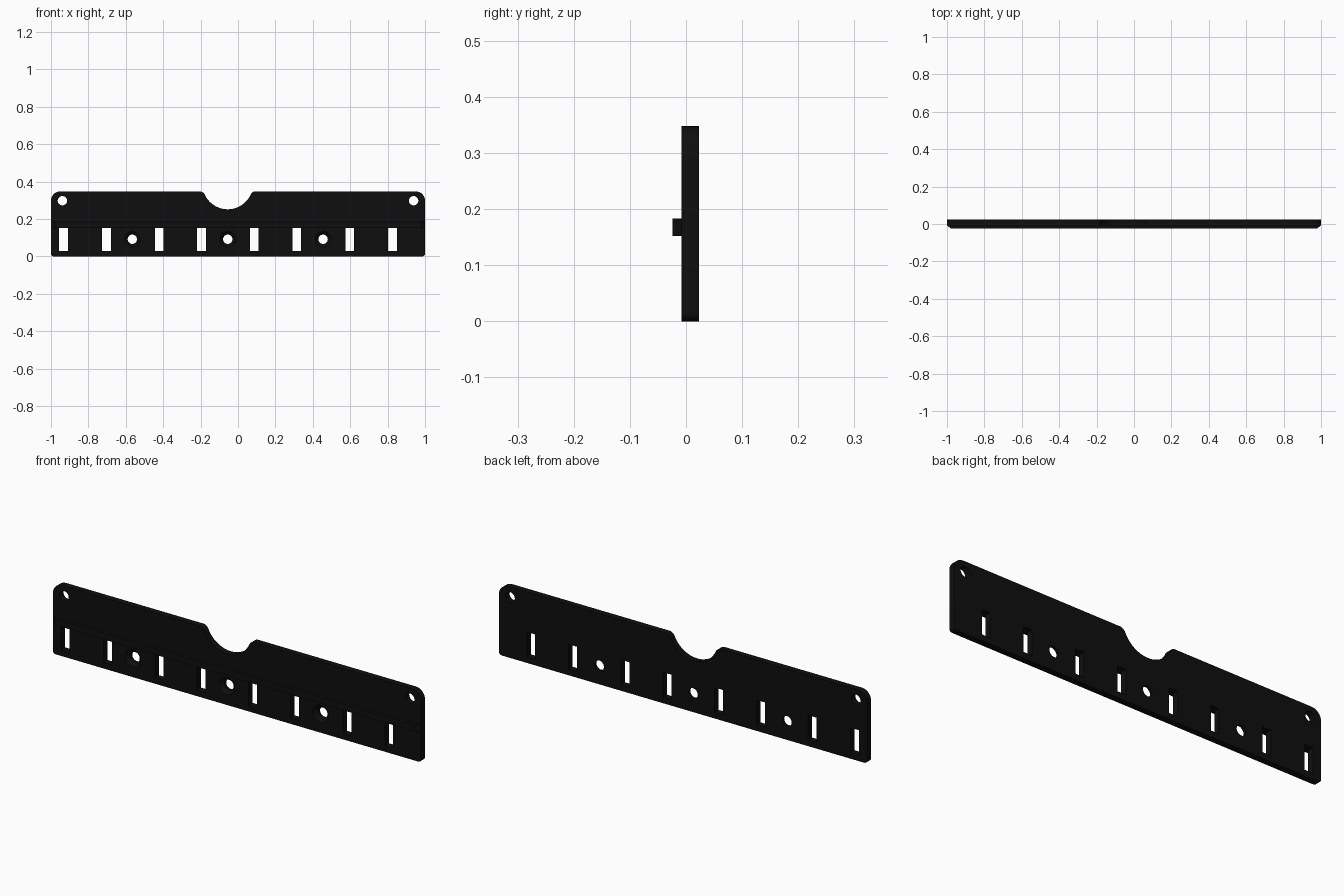
import bpy, bmesh, math

if "Cube" in bpy.data.objects:
    bpy.data.objects.remove(bpy.data.objects["Cube"])

FRONT, BACK, TOP = -0.008, 0.023, 0.348

black = bpy.data.materials.new("matte black")
black.diffuse_color = (0.0045, 0.0045, 0.0045, 1)
black.use_nodes = True
black.node_tree.nodes["Principled BSDF"].inputs["Base Color"].default_value = black.diffuse_color


def arc(cx, cz, r, a0, a1, n=8):
    """Points along an arc in the XZ plane, angles in degrees."""
    pts = []
    for i in range(n + 1):
        a = math.radians(a0 + (a1 - a0) * i / n)
        pts.append((cx + r * math.cos(a), cz + r * math.sin(a)))
    return pts


def loft(bm, rings):
    """Closed solid through rings of matching vertices."""
    loops = [[bm.verts.new(p) for p in ring] for ring in rings]
    n = len(loops[0])
    for a, b in zip(loops, loops[1:]):
        for i in range(n):
            j = (i + 1) % n
            bm.faces.new((a[i], a[j], b[j], b[i]))
    bm.faces.new(loops[0])
    bm.faces.new(loops[-1])


def finish(bm, name):
    bmesh.ops.recalc_face_normals(bm, faces=bm.faces)
    mesh = bpy.data.meshes.new(name)
    bm.to_mesh(mesh)
    bm.free()
    mesh.materials.append(black)
    obj = bpy.data.objects.new(name, mesh)
    bpy.context.collection.objects.link(obj)
    return obj


# Plate outline: rounded corners and a round notch with filleted lips
cx, cz, r, f = -0.055, 0.387, 0.135, 0.03
dz = cz - (TOP - f)
dx = math.sqrt((r + f) ** 2 - dz ** 2)
t = math.degrees(math.atan2(dz, dx))
rb, rt = 0.015, 0.05
outline = (arc(-1 + rb, rb, rb, 180, 270, 4)
           + arc(1 - rb, rb, rb, 270, 360, 4)
           + arc(1 - rt, TOP - rt, rt, 0, 90)
           + arc(cx + dx, TOP - f, f, 90, 180 - t, 6)
           + arc(cx, cz, r, 360 - t, 180 + t, 24)[1:-1]
           + arc(cx - dx, TOP - f, f, t, 90, 6)
           + arc(-1 + rt, TOP - rt, rt, 90, 180))
bm = bmesh.new()
loft(bm, [[(x, y, z) for x, z in outline] for y in (FRONT, BACK)])
plate = finish(bm, "mounting_plate")

# Cutter: rectangular slots, corner holes and countersunk screw holes
bm = bmesh.new()
for x in (-0.933, -0.703, -0.422, -0.195, 0.086, 0.315, 0.598, 0.826):
    rect = [(x - 0.023, 0.03), (x + 0.023, 0.03), (x + 0.023, 0.152), (x - 0.023, 0.152)]
    loft(bm, [[(u, y, w) for u, w in rect] for y in (-0.05, 0.05)])


def hole(x, z, profile):
    loft(bm, [[(u, y, w) for u, w in arc(x, z, rad, 0, 360, 32)[:-1]]
              for rad, y in profile])


for x in (-0.939, 0.939):
    hole(x, 0.298, [(0.025, -0.05), (0.025, 0.05)])
for x in (-0.565, -0.055, 0.455):
    hole(x, 0.092, [(0.044, FRONT - 0.002), (0.025, 0.009), (0.025, 0.05)])
cutter = finish(bm, "hole_cutter")
cutter.hide_render = True

cut = plate.modifiers.new("holes", 'BOOLEAN')
cut.operation = 'DIFFERENCE'
cut.solver = 'EXACT'
cut.object = cutter
bpy.context.view_layer.objects.active = plate
plate.select_set(True)
bpy.ops.object.modifier_apply(modifier=cut.name)
bpy.data.objects.remove(cutter)
bpy.ops.object.shade_smooth_by_angle(angle=math.radians(30))

# Front rail with bevelled ends
bm = bmesh.new()
plan = [(-1, FRONT), (-0.978, -0.024), (0.978, -0.024), (1, FRONT)]
loft(bm, [[(x, y, z) for x, y in plan] for z in (0.152, 0.183)])
finish(bm, "front_rail")
